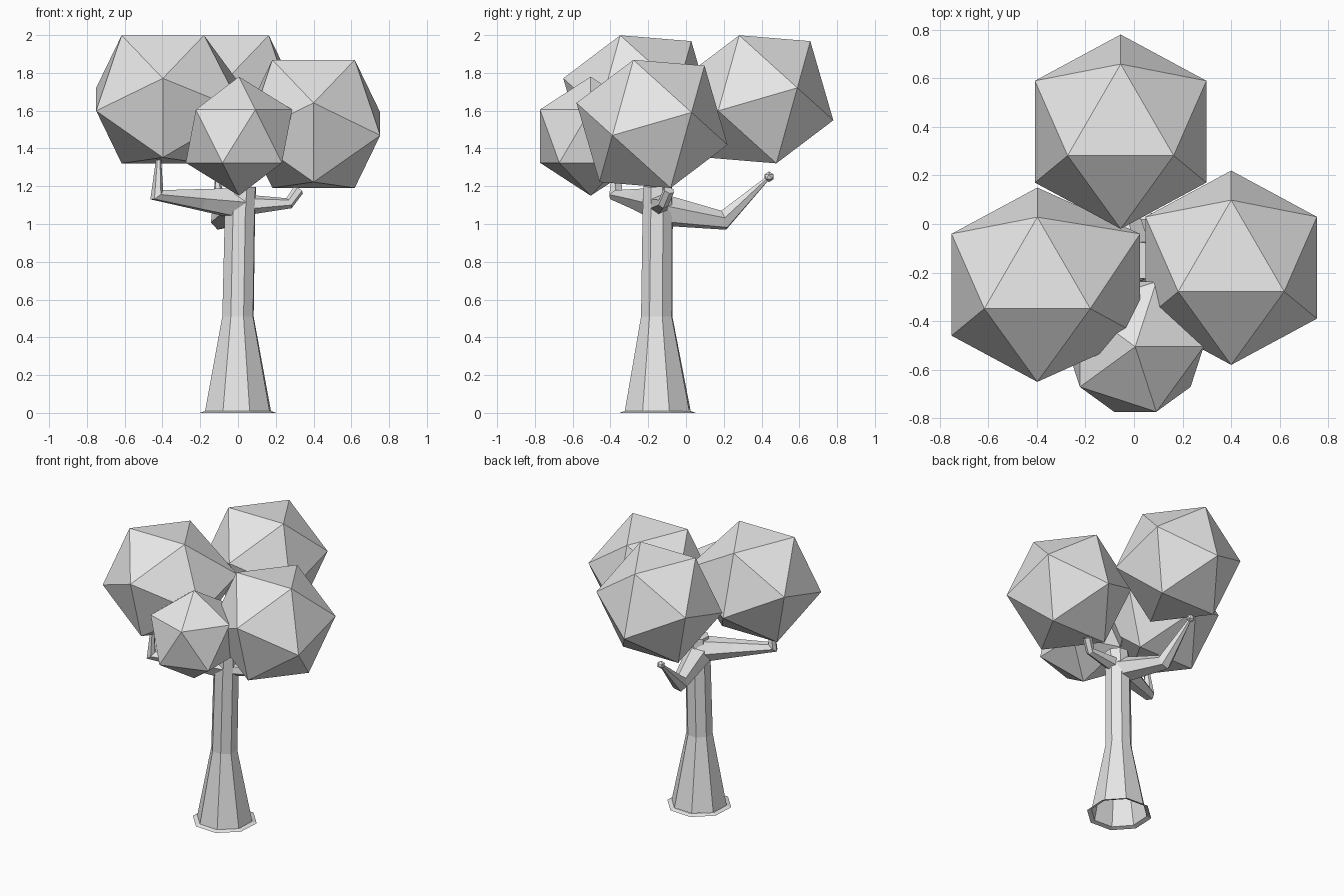
import bpy, bmesh
from math import cos, sin, tau, radians
from mathutils import Vector, Matrix

cube = bpy.data.objects.get("Cube")
if cube:
    bpy.data.objects.remove(cube)

grey = bpy.data.materials.new("plain_grey")
grey.use_nodes = True
grey.diffuse_color = (0.8, 0.8, 0.8, 1)
grey.node_tree.nodes["Principled BSDF"].inputs["Base Color"].default_value = (0.8, 0.8, 0.8, 1)


def finish(name, bm):
    mesh = bpy.data.meshes.new(name)
    bm.to_mesh(mesh)
    bm.free()
    mesh.materials.append(grey)
    obj = bpy.data.objects.new(name, mesh)
    bpy.context.collection.objects.link(obj)
    return obj


def tube(name, path, sides, turn=0.0, cap_start=False, cap_end=True):
    """Faceted tube through (x, y, z, radius) points."""
    bm = bmesh.new()
    pts = [Vector(p[:3]) for p in path]
    rings = []
    last = Vector((0, 0, 1))
    frame = Matrix.Rotation(turn, 3, 'Z')
    for i, p in enumerate(pts):
        before = (p - pts[i - 1]).normalized() if i else Vector()
        after = (pts[i + 1] - p).normalized() if i + 1 < len(pts) else Vector()
        way = (before + after).normalized()
        frame = last.rotation_difference(way).to_matrix() @ frame
        last = way
        rings.append([bm.verts.new(p + frame @ Vector((cos(tau * k / sides), sin(tau * k / sides), 0)) * path[i][3])
                      for k in range(sides)])
    for a, b in zip(rings, rings[1:]):
        for k in range(sides):
            n = (k + 1) % sides
            bm.faces.new((a[k], a[n], b[n], b[k]))
    if cap_start:
        bm.faces.new(rings[0][::-1])
    if cap_end:
        bm.faces.new(rings[-1])
    return finish(name, bm)


def crown(name, centre, radius, tilted=True, stretch=0.0):
    """Icosahedral leaf mass, optionally tilted to rest near a face."""
    bm = bmesh.new()
    bmesh.ops.create_icosphere(bm, subdivisions=1, radius=radius)
    if tilted:
        pole = Vector((0, 0.28, 0.31)).normalized()
        lower = Vector((0, 0.40, -0.11)).normalized()
        side = (lower - pole * lower.dot(pole)).normalized()
        basis = Matrix((side, pole.cross(side), pole)).transposed()
        bmesh.ops.transform(bm, matrix=basis.to_4x4(), verts=bm.verts)
    for v in bm.verts:
        if v.co.x > radius * 0.8:
            v.co.x += stretch
    bmesh.ops.translate(bm, vec=centre, verts=bm.verts)
    return finish(name, bm)


# Trunk, open at the bottom, with a thin flared rim
turn = radians(19.5)
tube("trunk", [(0, -0.15, 0.01, 0.185), (0, -0.155, 0.51, 0.088),
               (0.01, -0.15, 1.04, 0.085), (0.02, -0.15, 1.2, 0.08)], 8, turn)
tube("base_rim", [(0, -0.15, 0, 0.215), (0, -0.15, 0.01, 0.185)], 8, turn, cap_end=False)

# Branches with elbows
tube("right_branch", [(0, -0.15, 1.11, 0.09), (-0.2, -0.25, 1.13, 0.062),
                      (-0.43, -0.37, 1.155, 0.042), (-0.42, -0.37, 1.35, 0.013)], 6)
tube("left_branch", [(0, -0.15, 1.1, 0.06), (0.27, -0.12, 1.11, 0.03),
                     (0.32, -0.09, 1.18, 0.03)], 6)
tube("back_branch", [(0, -0.16, 1.08, 0.09), (-0.09, 0.2, 1.02, 0.055),
                     (-0.11, 0.43, 1.24, 0.012)], 6)
crown("back_branch_bud", (-0.11, 0.44, 1.25), 0.028, tilted=False)

# Leaf masses
crown("back_crown", (-0.055, 0.38, 1.66), 0.415)
crown("right_crown", (-0.398, -0.25, 1.66), 0.415, stretch=0.07)
crown("left_crown", (0.40, -0.18, 1.53), 0.415)
crown("front_crown", (0.005, -0.505, 1.465), 0.315, tilted=False)
